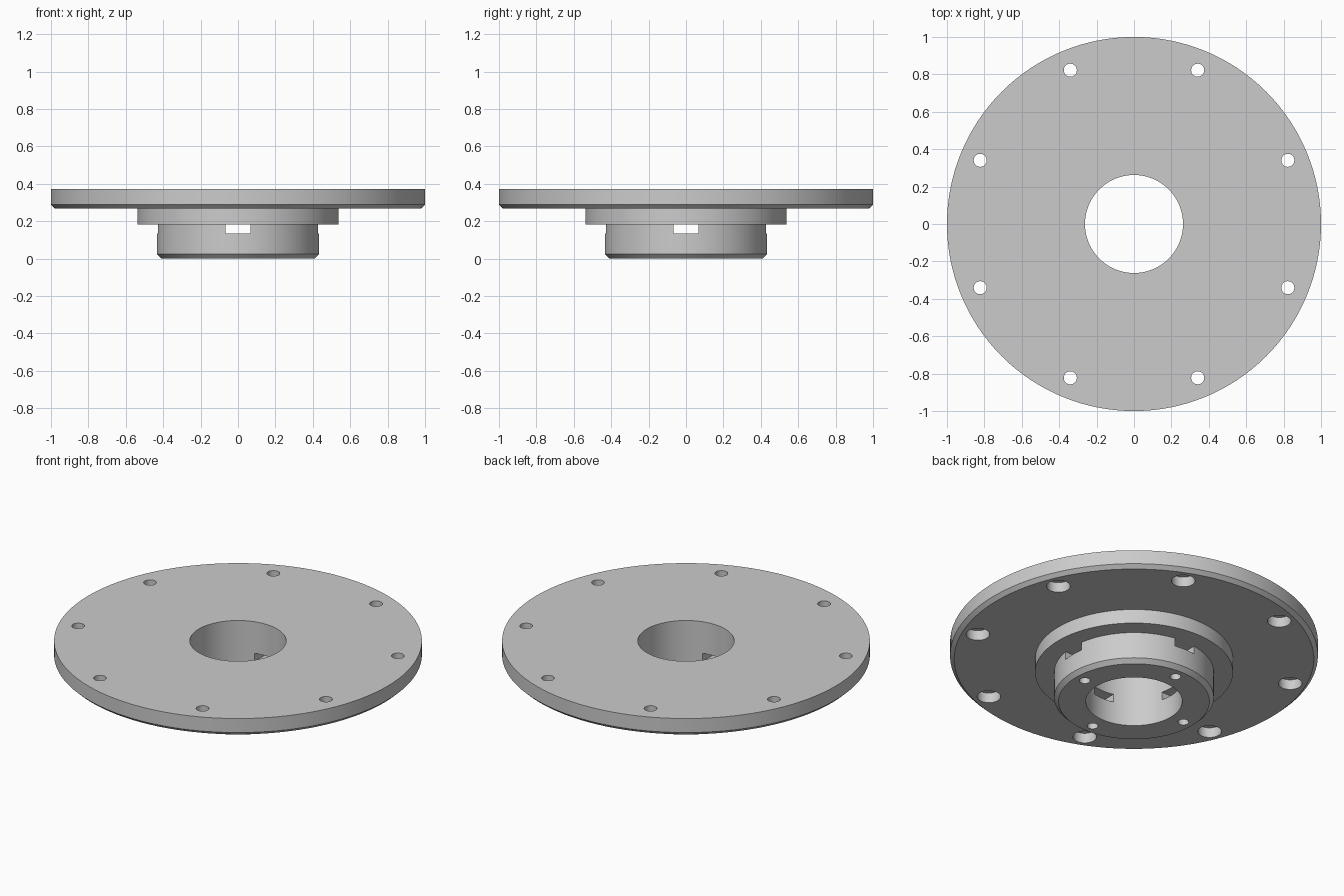
import bpy, bmesh, math
from mathutils import Matrix

cube = bpy.data.objects.get("Cube")
if cube:
    bpy.data.objects.remove(cube, do_unlink=True)

grey = bpy.data.materials.new("machined_grey")
grey.use_nodes = True
grey.diffuse_color = (0.6, 0.6, 0.6, 1)
grey.node_tree.nodes["Principled BSDF"].inputs["Base Color"].default_value = (0.6, 0.6, 0.6, 1)


def add_object(name, bm):
    bmesh.ops.recalc_face_normals(bm, faces=bm.faces)
    mesh = bpy.data.meshes.new(name)
    bm.to_mesh(mesh)
    bm.free()
    mesh.materials.append(grey)
    obj = bpy.data.objects.new(name, mesh)
    bpy.context.collection.objects.link(obj)
    return obj


def lathe(name, profile, steps, centre=(0, 0)):
    """Spin a closed (radius, height) profile around a vertical axis."""
    bm = bmesh.new()
    verts = [bm.verts.new((r, 0, z)) for r, z in profile]
    edges = [bm.edges.new((v, verts[i - 1])) for i, v in enumerate(verts)]
    bmesh.ops.spin(bm, geom=verts + edges, cent=(0, 0, 0), axis=(0, 0, 1),
                   angle=2 * math.pi, steps=steps)
    bmesh.ops.remove_doubles(bm, verts=bm.verts, dist=1e-4)
    loose = [e for e in bm.edges if not e.link_faces]
    bmesh.ops.delete(bm, geom=loose, context='EDGES')
    bmesh.ops.translate(bm, verts=bm.verts, vec=(*centre, 0))
    return add_object(name, bm)


def box(name, size, centre):
    bm = bmesh.new()
    bmesh.ops.create_cube(bm, size=1, matrix=Matrix.Translation(centre) @ Matrix.Diagonal((*size, 1)))
    return add_object(name, bm)


def select_only(obj):
    bpy.ops.object.select_all(action='DESELECT')
    obj.select_set(True)
    bpy.context.view_layer.objects.active = obj


def cut(obj, cutter):
    mod = obj.modifiers.new("cut", 'BOOLEAN')
    mod.operation = 'DIFFERENCE'
    mod.solver = 'EXACT'
    mod.object = cutter
    select_only(obj)
    bpy.ops.object.modifier_apply(modifier=mod.name)
    bpy.data.objects.remove(cutter, do_unlink=True)


def polar(radius, degrees):
    a = math.radians(degrees)
    return radius * math.cos(a), radius * math.sin(a)


BORE, TOP, FLANGE_Z, HUB_TOP, SLOT_Z = 0.262, 0.372, 0.267, 0.182, 0.134

# Flange disc with its shoulder step
flange = lathe("flange", [(BORE, TOP), (1, TOP), (1, 0.288), (0.978, FLANGE_Z),
                          (0.538, FLANGE_Z), (0.538, HUB_TOP), (BORE, HUB_TOP)], 128)

# Eight counterbored mounting holes, wide end underneath
for i in range(8):
    cut(flange, lathe("mount_cutter", [(0, 0.2), (0.064, 0.2), (0.064, 0.327),
                                       (0.035, 0.327), (0.035, 0.5), (0, 0.5)],
                      32, polar(0.89, 22.5 + 45 * i)))

# Chamfered hub below the shoulder
hub = lathe("hub", [(BORE, HUB_TOP), (0.434, HUB_TOP), (0.434, 0.024),
                    (0.41, 0), (BORE, 0)], 128)

# Crossed nut slots, open at the hub's top
for size in ((1.2, 0.134, 0.1), (0.134, 1.2, 0.1)):
    cut(hub, box("slot_cutter", size, (0, 0, SLOT_Z + 0.05)))

# Four bolt holes running up into the slots
for i in range(4):
    cut(hub, lathe("bolt_cutter", [(0, -0.1), (0.03, -0.1), (0.03, 0.16), (0, 0.16)],
                   24, polar(0.35, 90 * i)))

for part in (flange, hub):
    select_only(part)
    bpy.ops.object.shade_smooth_by_angle(angle=math.radians(30))
